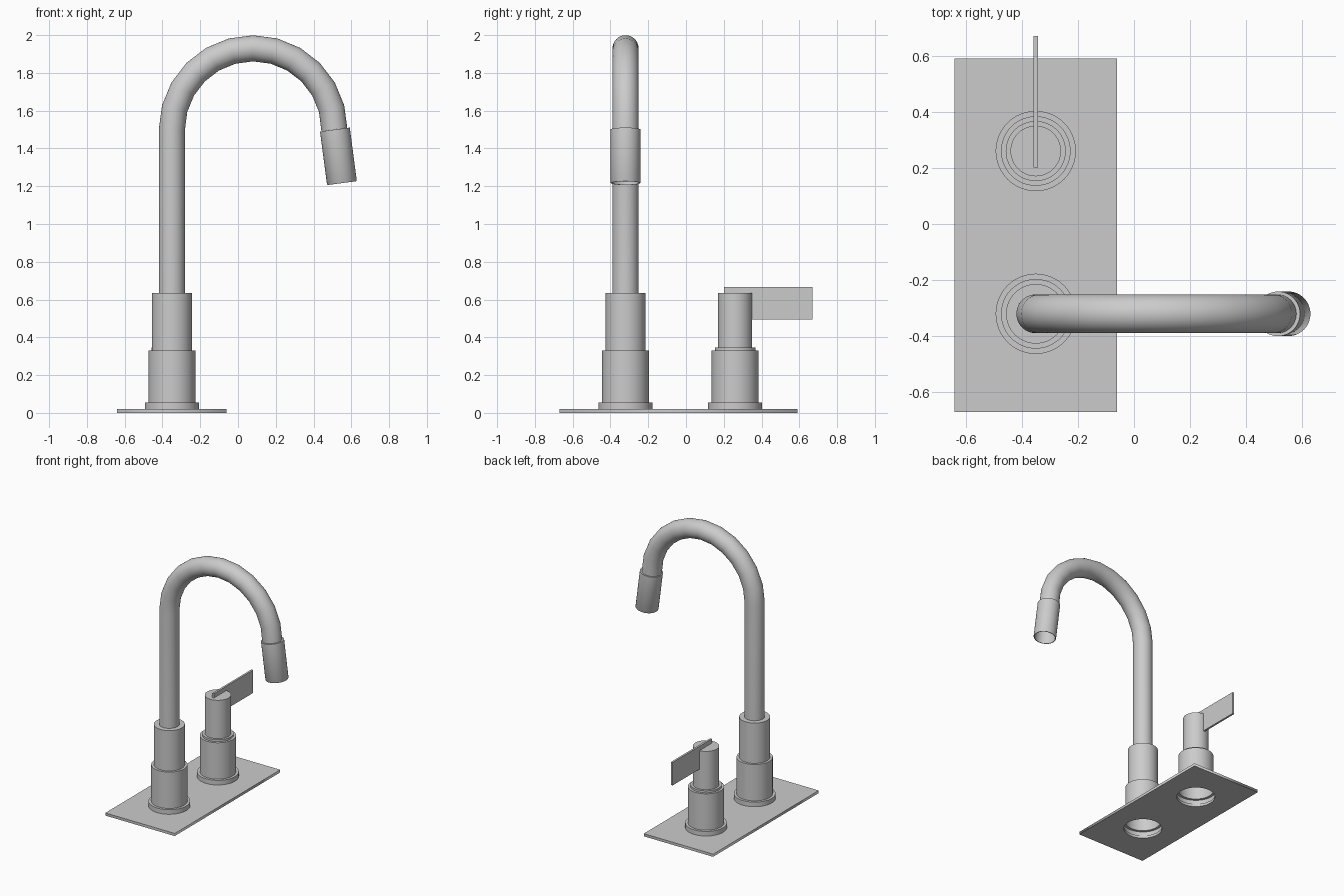
import bpy, bmesh, math
from mathutils import Vector

if "Cube" in bpy.data.objects:
    bpy.data.objects.remove(bpy.data.objects["Cube"])

SEG = 48
SPOUT = (-0.35, -0.32)
HANDLE = (-0.35, 0.26)

metal = bpy.data.materials.new("brushed_metal_grey")
metal.diffuse_color = (0.6, 0.6, 0.6, 1)
metal.use_nodes = True
metal.node_tree.nodes["Principled BSDF"].inputs["Base Color"].default_value = metal.diffuse_color


def skin(name, rings, cap=False):
    """Join a list of point rings into a smooth shell."""
    bm = bmesh.new()
    vr = [[bm.verts.new(p) for p in ring] for ring in rings]
    for a, b in zip(vr, vr[1:]):
        n = len(a)
        for j in range(n):
            k = (j + 1) % n
            bm.faces.new((a[j], a[k], b[k], b[j]))
    if cap:
        bm.faces.new(vr[-1])
    me = bpy.data.meshes.new(name)
    bm.to_mesh(me)
    bm.free()
    ob = bpy.data.objects.new(name, me)
    bpy.context.collection.objects.link(ob)
    me.materials.append(metal)
    bpy.ops.object.select_all(action='DESELECT')
    ob.select_set(True)
    bpy.context.view_layer.objects.active = ob
    bpy.ops.object.shade_smooth_by_angle(angle=math.radians(35))
    return ob


def circle(r, z=0.0):
    return [(r * math.cos(2 * math.pi * j / SEG), r * math.sin(2 * math.pi * j / SEG), z)
            for j in range(SEG)]


def lathe(name, profile, loc, cap=False):
    ob = skin(name, [circle(r, z) for r, z in profile], cap)
    ob.location = loc
    return ob


# deck plate with two through holes
cu = bpy.data.curves.new("deck_plate", 'CURVE')
cu.dimensions = '2D'
cu.fill_mode = 'BOTH'
cu.extrude = 0.01
outlines = [[(-0.64, -0.67), (-0.06, -0.67), (-0.06, 0.59), (-0.64, 0.59)]]
for cx, cy in (SPOUT, HANDLE):
    outlines.append([(cx + x, cy + y) for x, y, _ in circle(0.134)])
for pts in outlines:
    sp = cu.splines.new('POLY')
    sp.points.add(len(pts) - 1)
    for p, (x, y) in zip(sp.points, pts):
        p.co = (x, y, 0, 1)
    sp.use_cyclic_u = True
cu.materials.append(metal)
plate = bpy.data.objects.new("deck_plate", cu)
plate.location.z = 0.01
bpy.context.collection.objects.link(plate)
bpy.ops.object.select_all(action='DESELECT')
plate.select_set(True)
bpy.context.view_layer.objects.active = plate
bpy.ops.object.convert(target='MESH')

# hollow stepped bodies sharing the same foot
foot = [(0.134, 0.02), (0.143, 0.02), (0.143, 0.055), (0.124, 0.055), (0.124, 0.33)]
lathe("spout_body", foot + [(0.106, 0.33), (0.106, 0.635), (0.068, 0.635)], (*SPOUT, 0))
lathe("handle_body", foot + [(0.107, 0.33), (0.107, 0.345), (0.09, 0.345), (0.09, 0.635)],
      (*HANDLE, 0), cap=True)

# gooseneck tube: straight riser and a half circle in 15 degree steps
R, r = 0.43, 0.069
path = [Vector((SPOUT[0], SPOUT[1], 0.63))]
for i in range(13):
    a = math.pi * i / 12
    path.append(Vector((0.08 - R * math.cos(a), SPOUT[1], 1.5 + R * math.sin(a))))
Y = Vector((0, 1, 0))
rings = []
for i, c in enumerate(path):
    t = Vector()
    if i > 0:
        t += (c - path[i - 1]).normalized()
    if i < len(path) - 1:
        t += (path[i + 1] - c).normalized()
    n = Y.cross(t.normalized())
    rings.append([c + n * x + Y * y for x, y, _ in circle(r)])
skin("gooseneck_tube", rings)

# open spray nozzle following the end of the tube
tilt = math.radians(7.5)
L = 0.286
nozzle = lathe("spray_nozzle",
               [(0.073, L), (0.073, 0), (0.077, 0), (0.0795, 0.004), (0.0795, L), (0.066, L)],
               (0.513 + L * math.sin(tilt), SPOUT[1], 1.5 - L * math.cos(tilt)))
nozzle.rotation_euler.y = -tilt

# flat lever blade
bpy.ops.mesh.primitive_cube_add(size=1, location=(-0.35, 0.436, 0.581))
lever = bpy.context.object
lever.name = "lever_blade"
lever.scale = (0.015, 0.468, 0.173)
lever.data.materials.append(metal)
